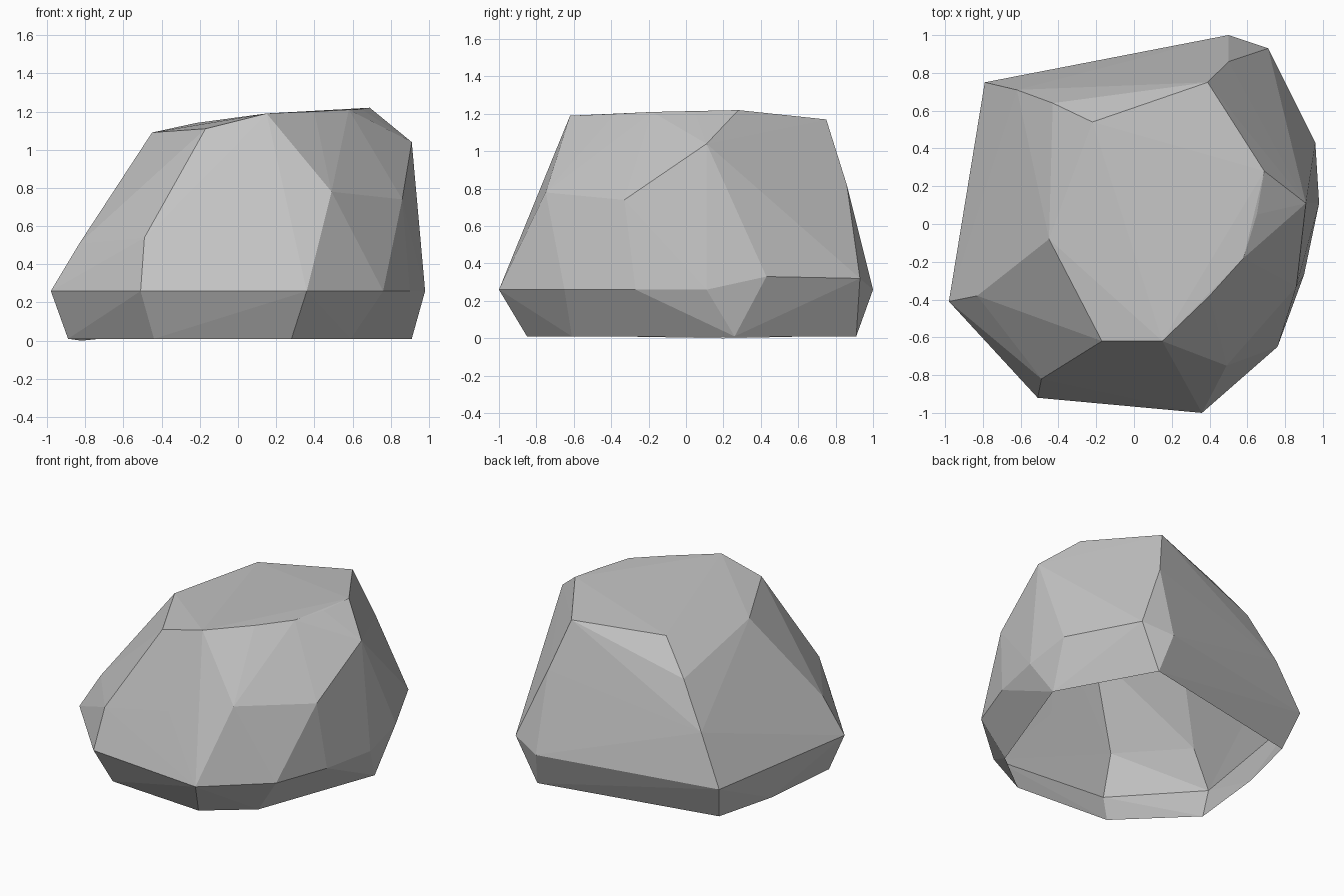
import bpy
import bmesh

# Remove the default object
default_cube = bpy.data.objects.get("Cube")
if default_cube:
    bpy.data.objects.remove(default_cube, do_unlink=True)


def make_material(name, colour):
    material = bpy.data.materials.new(name)
    material.use_nodes = True
    material.diffuse_color = colour
    for node in material.node_tree.nodes:
        if node.type == "BSDF_PRINCIPLED":
            node.inputs["Base Color"].default_value = colour
    return material


def at_height(z, outline):
    """Lift a flat outline to one height."""
    return [(x, y, z) for x, y in outline]


def make_boulder(name, points, material):
    """Wrap the corner points in a faceted shell that is open underneath."""
    bm = bmesh.new()
    for point in points:
        bm.verts.new(point)
    hull = bmesh.ops.convex_hull(bm, input=bm.verts[:])
    unused = {g for g in hull["geom_interior"] + hull["geom_unused"]
              if isinstance(g, bmesh.types.BMVert)}
    bmesh.ops.delete(bm, geom=list(unused), context="VERTS")
    bmesh.ops.recalc_face_normals(bm, faces=bm.faces[:])

    # Open the underside
    underside = [f for f in bm.faces if f.normal.z < -0.9]
    bmesh.ops.delete(bm, geom=underside, context="FACES")

    mesh = bpy.data.meshes.new(name)
    bm.to_mesh(mesh)
    bm.free()
    mesh.materials.append(material)
    boulder = bpy.data.objects.new(name, mesh)
    bpy.context.scene.collection.objects.link(boulder)
    return boulder


# Bottom rim, tucked in under the belt
rim = at_height(0.01, [(-.44, -.8), (.28, -.85), (.59, -.61), (.91, .26),
                       (.55, .91), (-.72, .65), (-.89, -.36)])
rim.append((-.82, .2, 0))

# Widest belt of the rock
belt = at_height(0.26, [(-.98, -.41), (-.51, -.92), (.36, -1), (.76, -.65),
                        (.9, -.27), (.98, .11), (.5, 1), (-.79, .75)])
belt += [(.96, .43, .33), (.71, .93, .32)]

# Corners of the sloping sides
sides = [(-.83, -.38, .51), (-.49, -.82, .54), (.02, -.82, .65),
         (.49, -.75, .78), (.86, -.33, .74), (.91, .11, 1.04),
         (.5, .86, .82), (.16, .84, .65),
         (-.43, .64, .92), (-.62, .71, .61)]

# Nearly level crown
crown = [(-.45, -.08, 1.09), (-.17, -.62, 1.11), (.15, -.62, 1.19),
         (.4, -.38, 1.2), (.58, -.18, 1.21), (.65, .05, 1.21),
         (.69, .28, 1.22), (.39, .75, 1.17), (.3, .73, 1.15),
         (-.22, .54, 1.14)]

stone = make_material("stone grey", (0.55, 0.55, 0.55, 1))
make_boulder("boulder", rim + belt + sides + crown, stone)
